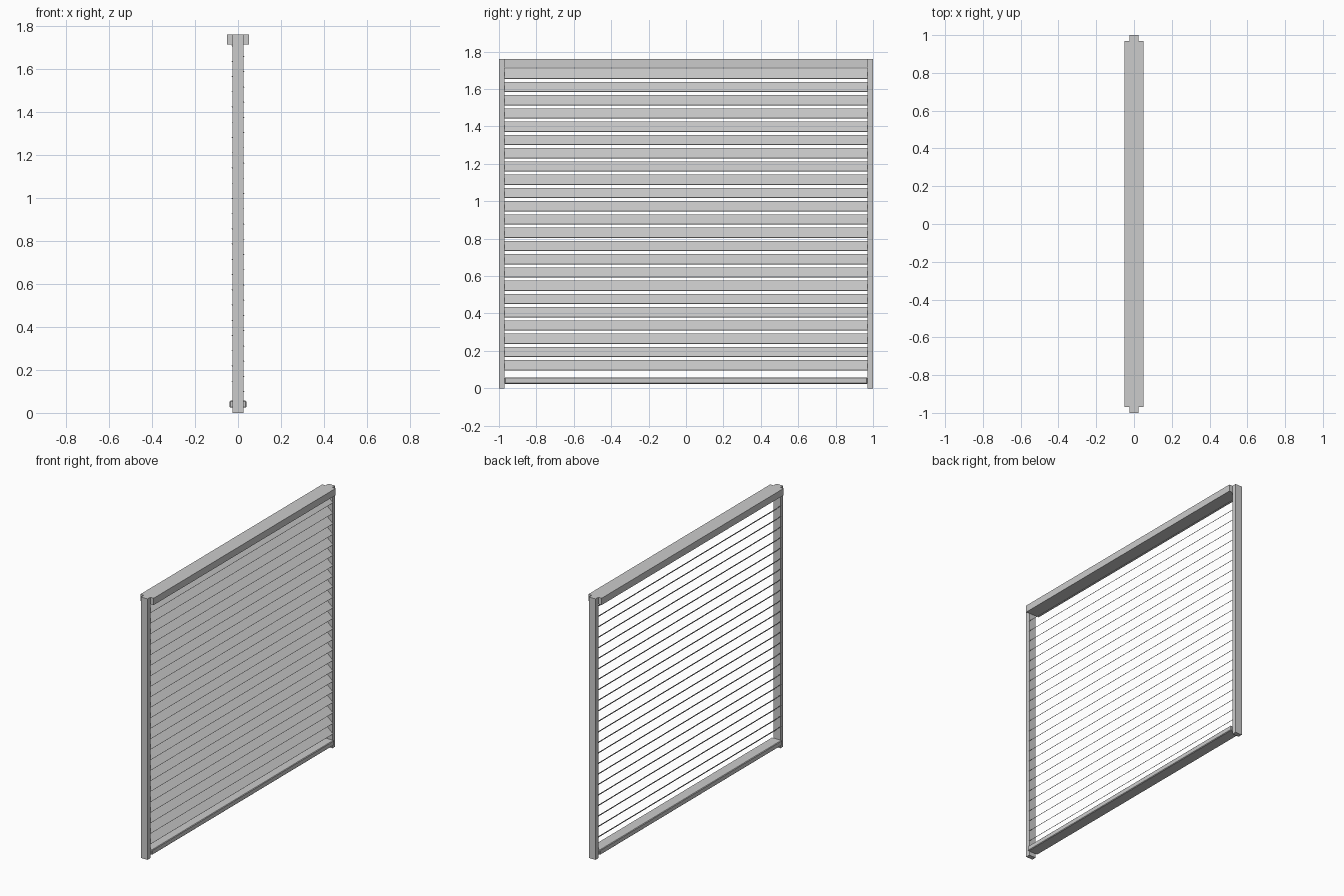
import bpy, math

if "Cube" in bpy.data.objects:
    bpy.data.objects.remove(bpy.data.objects["Cube"])


def box(name, size, loc, tilt=0.0, chamfer=0.0):
    bpy.ops.mesh.primitive_cube_add(size=1, location=loc)
    o = bpy.context.object
    o.name = name
    o.scale = size
    bpy.ops.object.transform_apply(location=False, rotation=False, scale=True)
    o.rotation_euler.y = tilt
    if chamfer:
        b = o.modifiers.new("chamfer", 'BEVEL')
        b.width = chamfer
        b.segments = 1
    return o


# side guide rails
for side, label in ((-1, "front"), (1, "back")):
    box(label + "_guide_rail", (0.05, 0.03, 1.76), (0, side * 0.985, 0.88))

# head rail and bottom rail
box("head_rail", (0.10, 1.94, 0.046), (0, 0, 1.737))
box("bottom_rail", (0.077, 1.94, 0.034), (0, 0, 0.041), chamfer=0.004)

# tilted slats, high edge towards -x
COUNT = 23
LOW, HIGH = 0.123, 1.682
tilt = math.atan2(0.052, 0.058)
for i in range(COUNT):
    z = LOW + (HIGH - LOW) * i / (COUNT - 1)
    box(f"slat_{i + 1}", (0.078, 1.94, 0.003), (0, 0, z), tilt=tilt)
